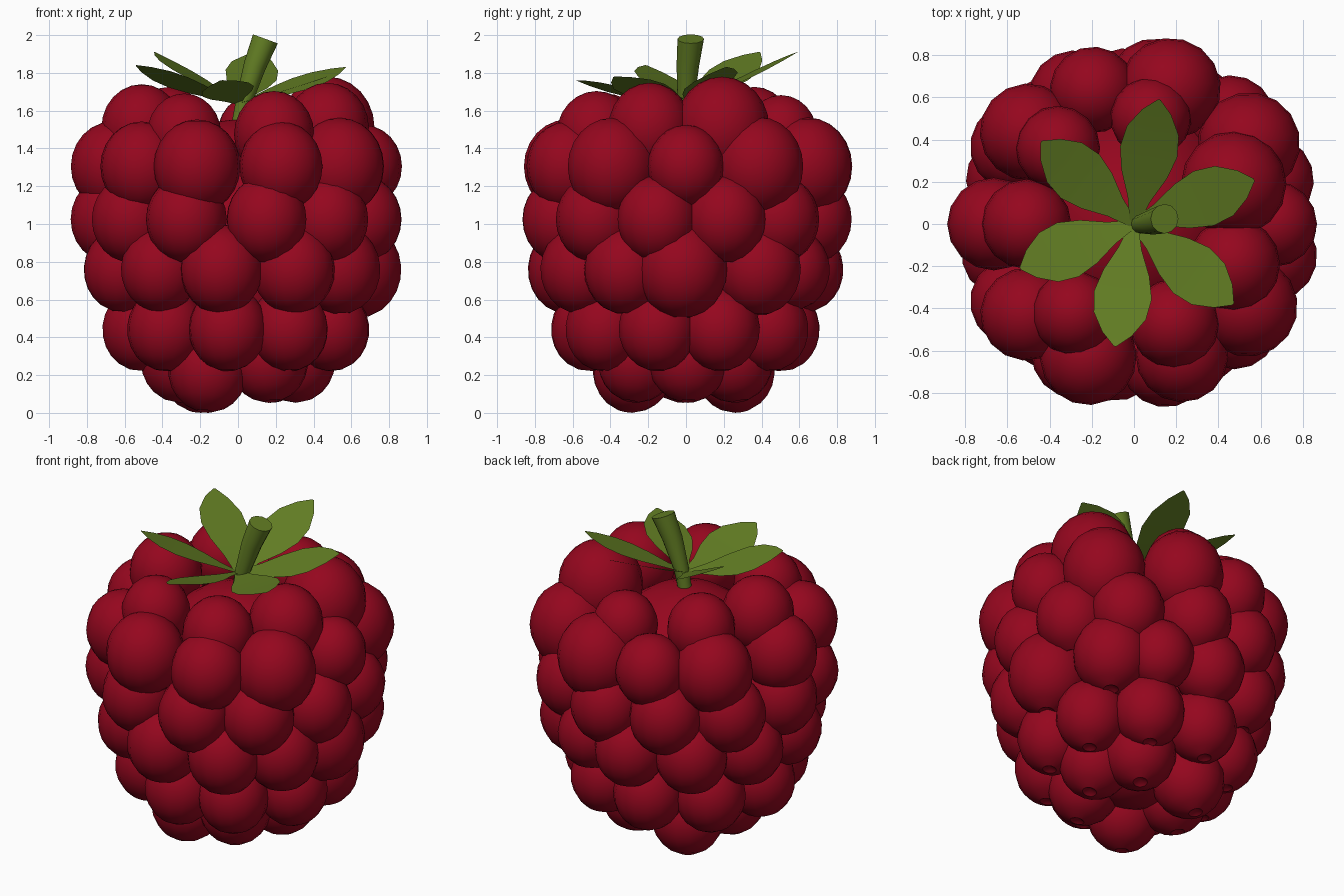
import bpy, bmesh
from math import sin, cos, radians, hypot
from mathutils import Matrix, Vector

if "Cube" in bpy.data.objects:
    bpy.data.objects.remove(bpy.data.objects["Cube"])


def make_material(name, color):
    mat = bpy.data.materials.new(name)
    mat.use_nodes = True
    mat.diffuse_color = color
    mat.node_tree.nodes["Principled BSDF"].inputs["Base Color"].default_value = color
    return mat


RED = make_material("berry red", (0.30, 0.002, 0.013, 1))
GREEN = make_material("leaf green", (0.122, 0.205, 0.017, 1))


def finish(bm, name, mat, angle=40):
    mesh = bpy.data.meshes.new(name)
    bm.to_mesh(mesh)
    bm.free()
    mesh.materials.append(mat)
    obj = bpy.data.objects.new(name, mesh)
    bpy.context.collection.objects.link(obj)
    bpy.ops.object.select_all(action="DESELECT")
    obj.select_set(True)
    bpy.context.view_layer.objects.active = obj
    bpy.ops.object.shade_smooth_by_angle(angle=radians(angle))
    return obj


def add_drupelet(bm, angle, ring_r, z, r, tilt):
    # Slightly tall ball, lower pole tilted outward and finely dimpled
    verts = bmesh.ops.create_uvsphere(bm, u_segments=16, v_segments=12, radius=r)["verts"]
    pole = min(verts, key=lambda v: v.co.z)
    for edge in pole.link_edges:
        rim = edge.other_vert(pole)
        rim.co.xy *= 0.75
        rim.co.z -= r * 0.015
    pole.co.z += r * 0.12
    matrix = (Matrix.Rotation(radians(angle), 4, "Z") @ Matrix.Translation((ring_r, 0, z))
              @ Matrix.Rotation(-radians(tilt), 4, "Y") @ Matrix.Diagonal((1, 1, 1.08, 1)))
    bmesh.ops.transform(bm, matrix=matrix, verts=verts)


# Rings of drupelets: name, height, ring radius, pole tilt, {angle: drupelet radius}
rings = [
    ("crown_high", 1.51, 0.51, 0, {22: .25, 135: .2, 180: .213, 338: .22}),
    ("crown_low", 1.475, 0.51, 0, {81: .192, 236: .2, 292: .212}),
    ("shoulder", 1.305, 0.665, 0, {0: .203, 35: .243, 75: .24, 107: .205, 139: .23,
                                   180: .22, 220: .22, 251: .23, 290: .22, 324: .238}),
    ("upper", 1.025, 0.672, 0, {a: .214 for a in
                                (18, 47, 82, 115, 147, 180, 213, 246, 283, 315, 347)}),
    ("middle", 0.76, 0.625, 4, {358: .24, 38: .225, 64: .2, 94: .21, 128: .215, 160: .21,
                                193: .21, 229: .21, 262: .22, 298: .22, 329: .22}),
    ("lower", 0.445, 0.51, 6, {a: .208 for a in
                               (21, 60, 100, 141, 182, 222, 264, 302, 343)}),
    ("bottom", 0.285, 0.3, 12, {a: .215 for a in (2, 56, 183, 302)}),
    ("tip", 0.232, 0.32, 12, {a: .215 for a in (127, 241)}),
]
for name, z, ring_r, tilt, drupelets in rings:
    bm = bmesh.new()
    for angle, r in drupelets.items():
        add_drupelet(bm, angle, ring_r, z, r, tilt)
    finish(bm, name + "_drupelets", RED)

# Core that closes the gaps between the drupelets
bm = bmesh.new()
bmesh.ops.create_uvsphere(bm, u_segments=24, v_segments=16, radius=1,
                          matrix=Matrix.Translation((0, 0, 0.84)) @
                          Matrix.Diagonal((0.58, 0.58, 0.715, 1)))
for v in bm.verts:
    if v.co.z < 0.84:
        v.co.xy *= 0.85
finish(bm, "berry_core", RED)

# Leaves: tip positions, each leaf a strip rolled like a propeller blade
tips = [(.12, .59, 1.91), (.57, .21, 1.83), (.47, -.38, 1.78),
        (-.09, -.58, 1.76), (-.54, -.21, 1.84), (-.44, .39, 1.91)]
outline = [(0, .02), (.2, .055), (.4, .11), (.58, .138), (.75, .125),
           (.9, .07), (1, .006)]
base = Vector((0, 0, 1.64))
for i, tip in enumerate(tips):
    bm = bmesh.new()
    axis = Vector(tip) - base
    side = Vector((-axis.y, axis.x, 0)) / hypot(axis.x, axis.y)
    side.z = 0.2
    rows = []
    for t, w in outline:
        mid = base + axis * t - Vector((0, 0, 0.03 * t * (1 - t)))
        rows.append([bm.verts.new(mid + side * w * s) for s in (-1, 0, 1)])
    for low, high in zip(rows, rows[1:]):
        for k in (0, 1):
            bm.faces.new((low[k + 1], low[k], high[k], high[k + 1]))
    bm.normal_update()
    if sum(f.normal.z for f in bm.faces) < 0:
        bmesh.ops.reverse_faces(bm, faces=bm.faces)
    finish(bm, f"leaf_{i + 1}", GREEN)

# Leaning stem, swept through tilted rings and capped
bm = bmesh.new()
sections = [((0, 0, 1.5), .04, 0), ((.035, 0, 1.66), .045, 14),
            ((.09, .01, 1.84), .06, 18), ((.145, .025, 1.98), .07, 20)]
loops = []
for center, r, lean in sections:
    m = Matrix.Translation(center) @ Matrix.Rotation(radians(lean), 4, "Y")
    loops.append([bm.verts.new(m @ Vector((r * cos(radians(a)), r * sin(radians(a)), 0)))
                  for a in range(0, 360, 30)])
for low, high in zip(loops, loops[1:]):
    for k in range(len(low)):
        n = (k + 1) % len(low)
        bm.faces.new((low[k], low[n], high[n], high[k]))
bm.faces.new(loops[-1])
bm.faces.new(loops[0][::-1])
finish(bm, "stem", GREEN)
